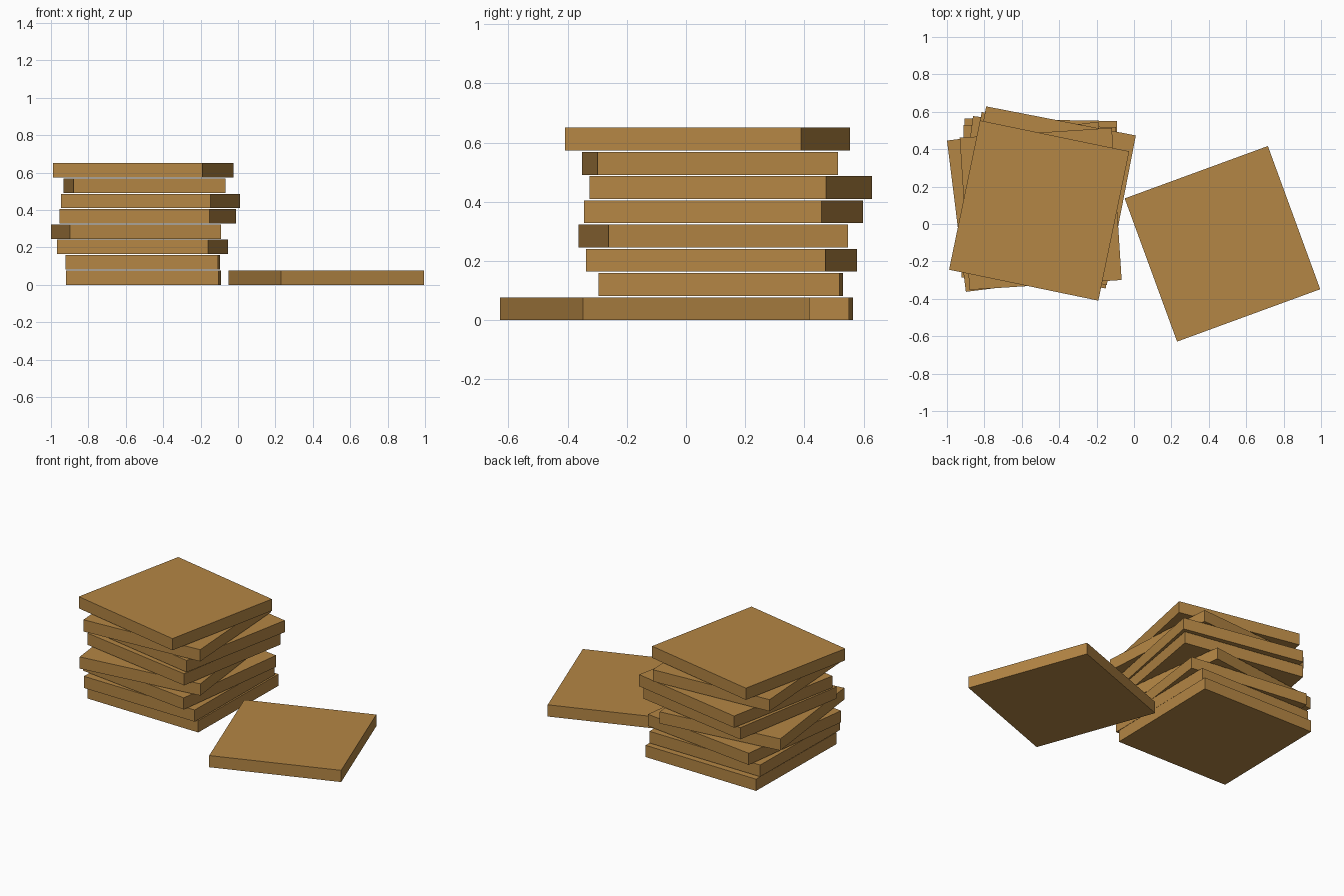
import bpy
import math

if "Cube" in bpy.data.objects:
    bpy.data.objects.remove(bpy.data.objects["Cube"])

SIDE = 0.815      # tile edge length
THICK = 0.077     # tile thickness
PITCH = 0.0819    # height step between stacked tiles

wood = bpy.data.materials.new("warm wood")
wood.diffuse_color = (0.456, 0.238, 0.058, 1)
wood.use_nodes = True
wood.node_tree.nodes["Principled BSDF"].inputs["Base Color"].default_value = wood.diffuse_color


def tile(name, x, y, z, degrees):
    """One square slab, resting with its underside at z."""
    bpy.ops.mesh.primitive_cube_add(size=1, location=(x, y, z + THICK / 2),
                                    rotation=(0, 0, math.radians(degrees)))
    ob = bpy.context.object
    ob.name = name
    ob.scale = (SIDE, SIDE, THICK)
    ob.data.materials.append(wood)


# Untidy stack, bottom to top: centre x, centre y, twist
stack = [(-0.505, 0.150, -1.0), (-0.510, 0.117, -0.8), (-0.510, 0.120, -7.5),
         (-0.545, 0.092, 7.1), (-0.483, 0.127, -9.9), (-0.468, 0.151, -11.0),
         (-0.499, 0.081, 3.7), (-0.507, 0.072, -11.7)]
for i, (x, y, turn) in enumerate(stack):
    tile(f"stacked_tile_{i + 1}", x, y, i * PITCH, turn)

# Loose tile lying beside the stack
tile("loose_tile", 0.473, -0.106, 0, 20.1)
